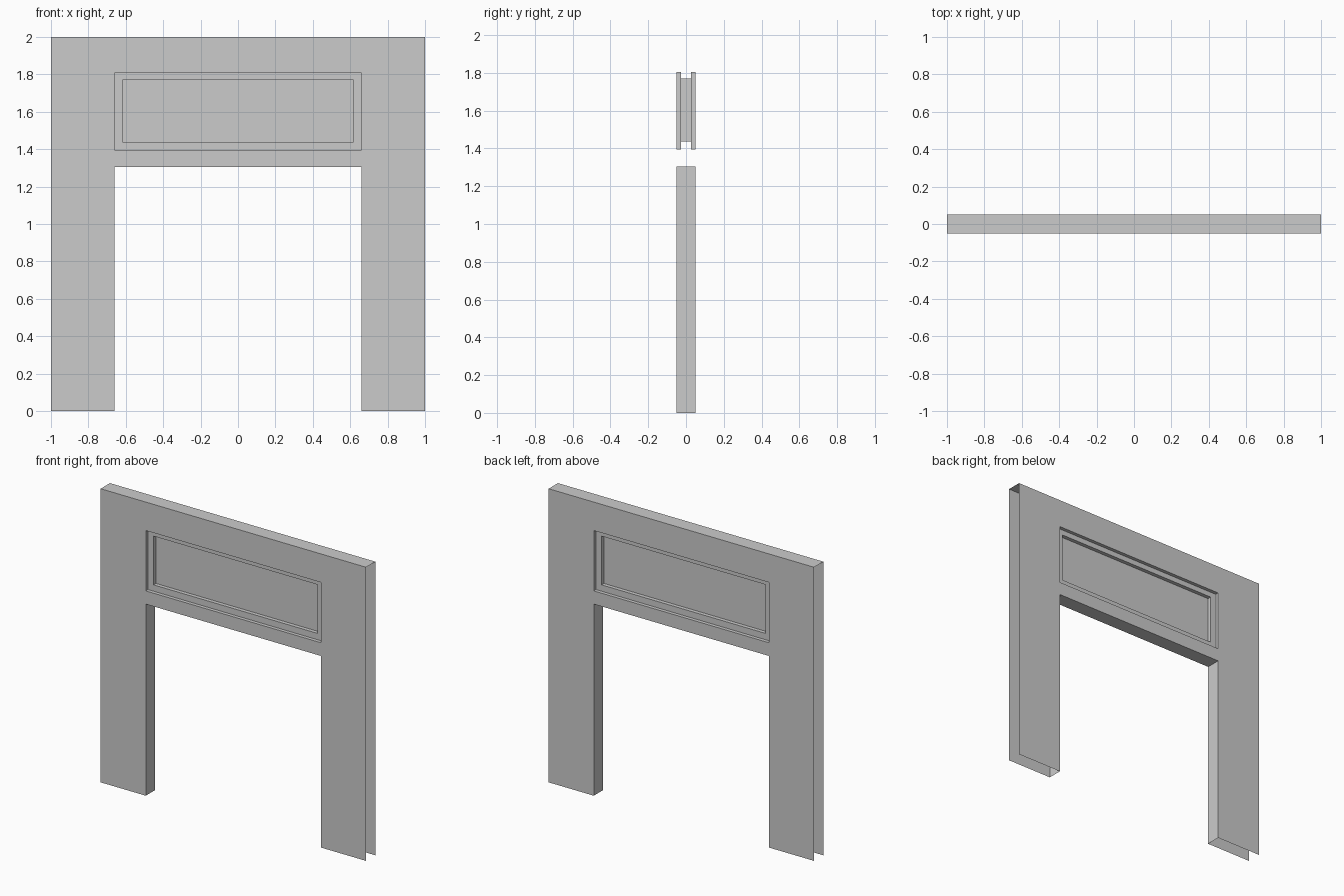
import bpy, bmesh

if "Cube" in bpy.data.objects:
    bpy.data.objects.remove(bpy.data.objects["Cube"])

W, H, D = 1.0, 2.0, 0.05          # half width, height, half depth
OX, OZ = 0.66, 1.305              # doorway half width and height
R1 = (0.66, 1.395, 1.806)         # outer recess: half width, bottom, top
R2 = (0.618, 1.438, 1.77)         # inner recess
LEDGE = 0.026                     # y of the ledge between recesses


def build(name, faces):
    bm = bmesh.new()
    for f in faces:
        bm.faces.new([bm.verts.new(p) for p in f])
    bmesh.ops.remove_doubles(bm, verts=bm.verts, dist=1e-5)
    bmesh.ops.recalc_face_normals(bm, faces=bm.faces)
    me = bpy.data.meshes.new(name)
    bm.to_mesh(me)
    bm.free()
    ob = bpy.data.objects.new(name, me)
    bpy.context.collection.objects.link(ob)
    return ob


def rect(r, y):
    x, z0, z1 = r
    pts = [(-x, y, z0), (x, y, z0), (x, y, z1), (-x, y, z1)]
    return pts if y < 0 else pts[::-1]


def ring(a, b):
    return [(a[i], a[(i + 1) % 4], b[(i + 1) % 4], b[i]) for i in range(4)]


def across(x0, z0, x1, z1):
    return [(x0, -D, z0), (x1, -D, z1), (x1, D, z1), (x0, D, z0)]


shell = []
for y in (-D, D):
    # wall face around the doorway and recess
    for x0, x1, z0, z1 in ((-W, -OX, 0, H), (OX, W, 0, H),
                           (-OX, OX, OZ, R1[1]), (-OX, OX, R1[2], H)):
        f = [(x0, y, z0), (x1, y, z0), (x1, y, z1), (x0, y, z1)]
        shell.append(f if y < 0 else f[::-1])
    # stepped recess
    ly = LEDGE if y > 0 else -LEDGE
    shell += ring(rect(R1, y), [p for p in rect(R1, ly)])
    shell += ring(rect(R1, ly), rect(R2, ly))

# top, doorway jambs and doorway head; outer ends and feet stay open
shell += [across(-W, H, W, H), across(-OX, OZ, OX, OZ),
          across(-OX, 0, -OX, OZ), across(OX, 0, OX, OZ)]

# walls of the inner opening
shell += ring(rect(R2, -LEDGE), rect(R2, LEDGE)[::-1])
build("doorway_wall", shell)

# thin panel closing the inner opening
x, z0, z1 = R2
build("transom_panel", [[(-x, 0, z0), (x, 0, z0), (x, 0, z1), (-x, 0, z1)]])
